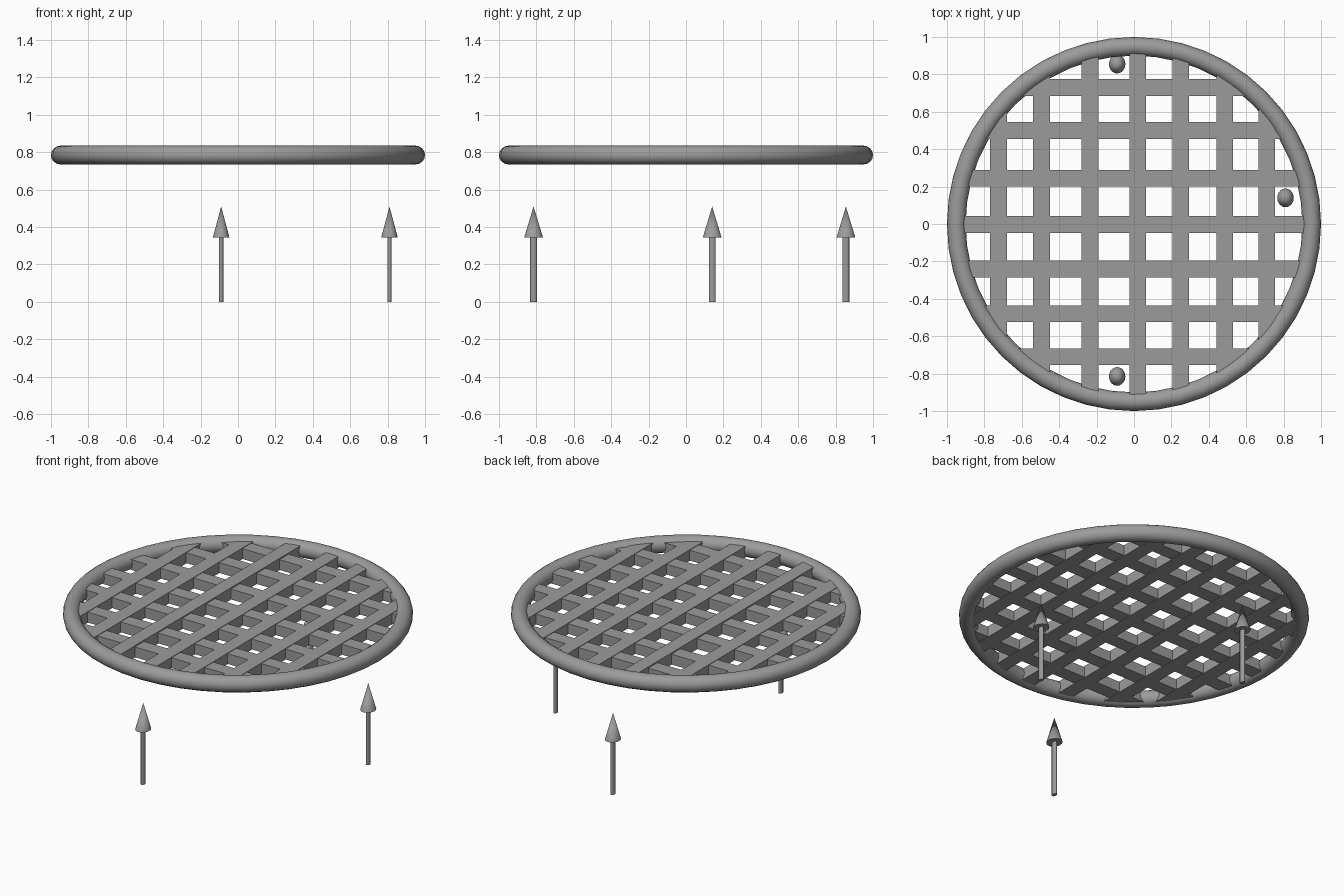
import bpy, bmesh, math

if "Cube" in bpy.data.objects:
    bpy.data.objects.remove(bpy.data.objects["Cube"])

gray = bpy.data.materials.new("plain gray")
gray.diffuse_color = (0.33, 0.33, 0.33, 1)
gray.use_nodes = True
gray.node_tree.nodes["Principled BSDF"].inputs["Base Color"].default_value = gray.diffuse_color


def finish(name, bm, smooth=False):
    bmesh.ops.recalc_face_normals(bm, faces=bm.faces)
    mesh = bpy.data.meshes.new(name)
    bm.to_mesh(mesh)
    bm.free()
    mesh.materials.append(gray)
    ob = bpy.data.objects.new(name, mesh)
    bpy.context.collection.objects.link(ob)
    if smooth:
        bpy.ops.object.select_all(action='DESELECT')
        ob.select_set(True)
        bpy.context.view_layer.objects.active = ob
        bpy.ops.object.shade_smooth_by_angle(angle=math.radians(40))
    return ob


# Round rim
bpy.ops.mesh.primitive_torus_add(location=(0, 0, 0.785), major_radius=0.95, minor_radius=0.05,
                                 major_segments=48, minor_segments=16)
rim = bpy.context.object
rim.name = "rim"
rim.data.materials.append(gray)
bpy.ops.object.shade_smooth_by_angle(angle=math.radians(40))


# Grid slats, with ends trimmed to sit inside the rim
def slat(name, centre, along_y, bottom, top, half=0.045, reach=0.945):
    a, b = centre - half, centre + half
    ea, eb = (math.sqrt(reach ** 2 - v * v) for v in (a, b))
    outline = [(a, -ea), (b, -eb), (b, eb), (a, ea)]
    bm = bmesh.new()
    loops = []
    for z in (bottom, top):
        loops.append([bm.verts.new((u, v, z) if along_y else (v, u, z)) for u, v in outline])
    low, high = loops
    bm.faces.new(low)
    bm.faces.new(high)
    for i in range(4):
        j = (i + 1) % 4
        bm.faces.new((low[i], low[j], high[j], high[i]))
    finish(name, bm)


for i, x in enumerate((-0.725, -0.495, -0.235, 0.02, 0.25, 0.485, 0.71)):
    slat(f"lengthwise_slat_{i + 1}", x, True, 0.745, 0.82 if i == 2 else 0.815)
for i, y in enumerate((-0.71, -0.48, -0.24, -0.003, 0.245, 0.5, 0.73)):
    slat(f"crosswise_slat_{i + 1}", y, False, 0.747, 0.812)


# Upright arrows: slightly oval shaft and conical head
def cone(name, x, y, z0, z1, rx, ry, tip):
    bm = bmesh.new()
    bmesh.ops.create_cone(bm, cap_ends=True, segments=20, radius1=1, radius2=tip, depth=z1 - z0)
    bmesh.ops.scale(bm, vec=(rx, ry, 1), verts=bm.verts)
    bmesh.ops.translate(bm, vec=(x, y, (z0 + z1) / 2), verts=bm.verts)
    finish(name, bm, True)


for i, (x, y) in enumerate(((-0.09, 0.855), (0.81, 0.14), (-0.09, -0.815))):
    cone(f"arrow_shaft_{i + 1}", x, y, 0, 0.345, 0.012, 0.018, 1)
    cone(f"arrow_head_{i + 1}", x, y, 0.345, 0.51, 0.044, 0.05, 0)
